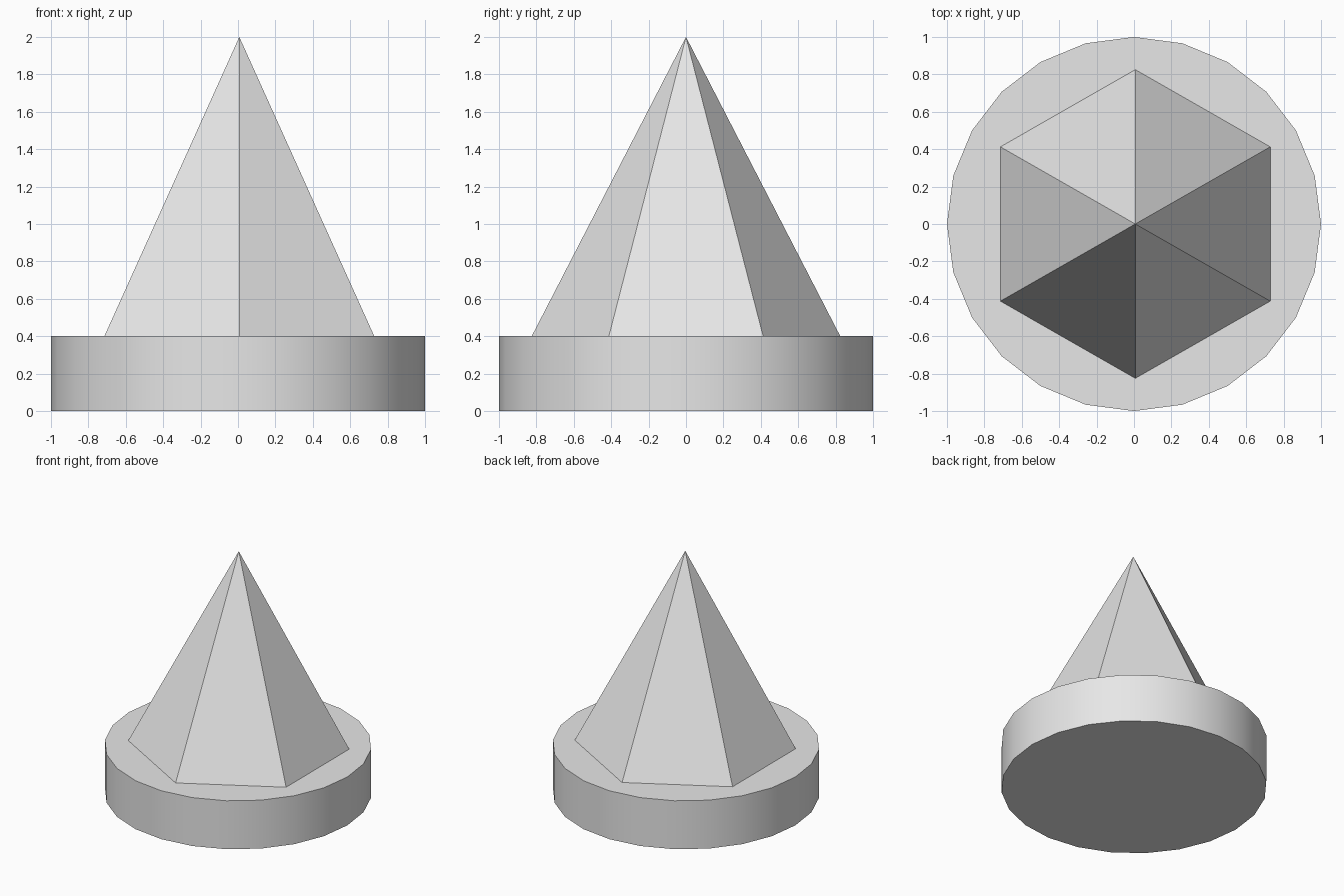
import bpy
import math

# Remove the default cube
cube = bpy.data.objects.get("Cube")
if cube:
    bpy.data.objects.remove(cube, do_unlink=True)

# Single plain grey
grey = bpy.data.materials.new("plain_grey")
grey.use_nodes = True
colour = (0.8, 0.8, 0.8, 1.0)
grey.diffuse_color = colour
grey.node_tree.nodes["Principled BSDF"].inputs["Base Color"].default_value = colour


def finish(name):
    """Name the active object and give it the material."""
    obj = bpy.context.object
    obj.name = obj.data.name = name
    obj.data.materials.append(grey)
    return obj


# Round base: 24 sides, a corner on each axis, smooth wall with sharp rims
bpy.ops.mesh.primitive_cylinder_add(vertices=24, radius=1, depth=0.4, location=(0, 0, 0.2))
finish("round_base")
bpy.ops.object.shade_smooth_by_angle(angle=math.radians(30))

# Six-sided flat-faced spire, corners pointing front and back
bpy.ops.mesh.primitive_cone_add(vertices=6, radius1=0.825, radius2=0, depth=1.6,
                                location=(0.007, 0, 1.2))
spire = finish("spire")
spire.scale.x = 1.01
bpy.ops.object.transform_apply(location=False, rotation=False, scale=True)
bpy.ops.object.shade_flat()
